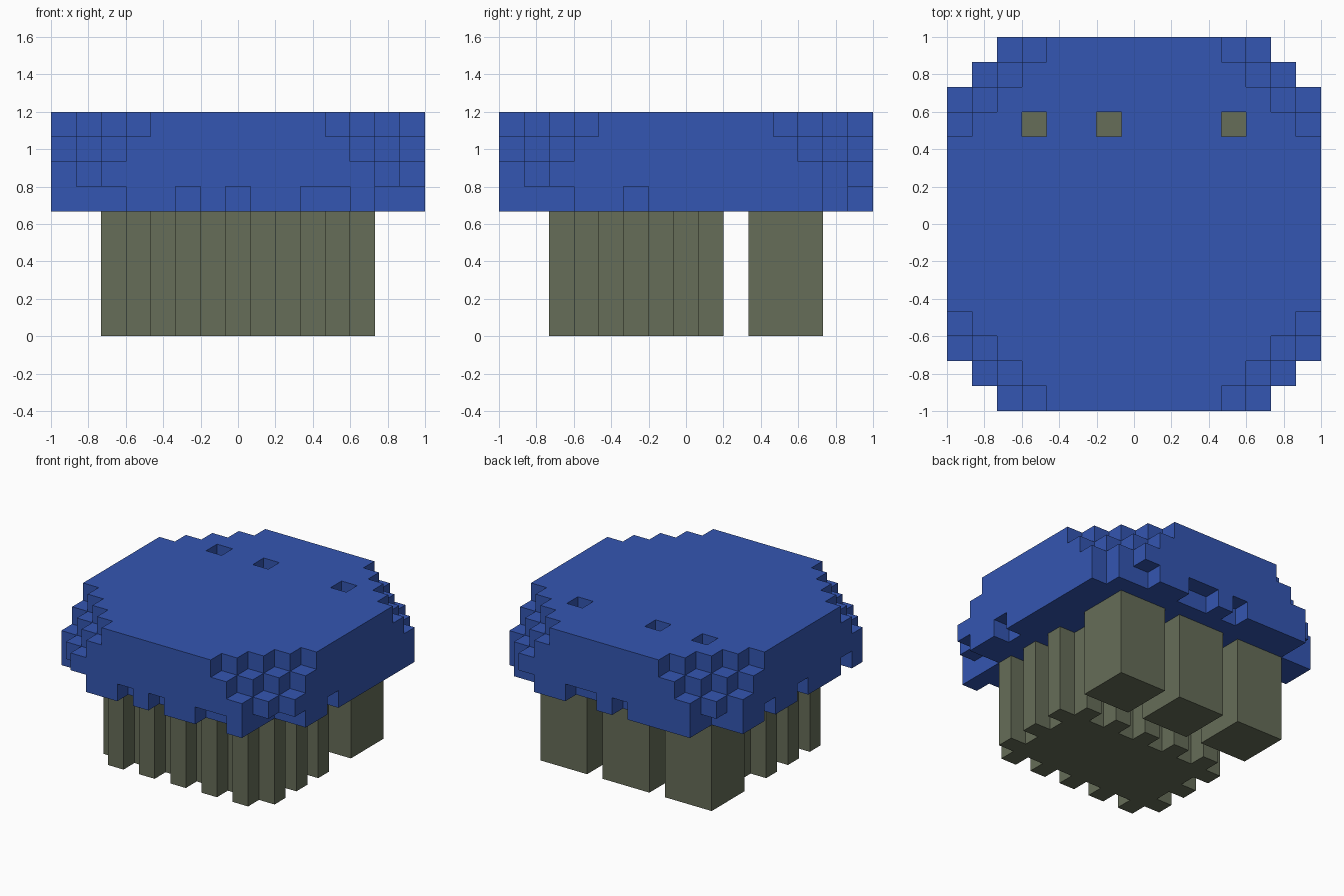
import bpy
import bmesh
from mathutils import Vector

if "Cube" in bpy.data.objects:
    bpy.data.objects.remove(bpy.data.objects["Cube"], do_unlink=True)

N = 15            # blocks along each side
U = 2 / N         # block size
STEM_H, TOP = 5, 9


def material(name, rgb):
    mat = bpy.data.materials.new(name)
    mat.use_nodes = True
    mat.diffuse_color = (*rgb, 1)
    mat.node_tree.nodes["Principled BSDF"].inputs["Base Color"].default_value = (*rgb, 1)
    return mat


blue = material("canopy blue", (0.034, 0.093, 0.445))
olive = material("stem olive", (0.133, 0.153, 0.098))


def block_object(name, cells, mat):
    """Skin a set of blocks, keeping only the outer faces."""
    bm = bmesh.new()
    verts = {}

    def vert(p):
        key = tuple(round(c) for c in p)
        if key not in verts:
            x, y, z = key
            verts[key] = bm.verts.new((x * U - 1, y * U - 1, z * U))
        return verts[key]

    for cell in cells:
        centre = Vector(cell) + Vector((0.5, 0.5, 0.5))
        for axis in range(3):
            for sign in (-1, 1):
                n = Vector((0, 0, 0))
                n[axis] = sign
                if tuple(int(c) for c in Vector(cell) + n) in cells:
                    continue
                a = Vector((0, 0, 0))
                a[(axis + 1) % 3] = 0.5
                b = n.cross(a)
                mid = centre + n * 0.5
                bm.faces.new([vert(mid + a + b), vert(mid - a + b),
                              vert(mid - a - b), vert(mid + a - b)])
    bm.normal_update()
    mesh = bpy.data.meshes.new(name)
    bm.to_mesh(mesh)
    bm.free()
    mesh.materials.append(mat)
    obj = bpy.data.objects.new(name, mesh)
    bpy.context.collection.objects.link(obj)
    return obj


def layer(cut):
    """Square layer with stepped corners."""
    return {(x, y) for x in range(N) for y in range(N)
            if min(x, N - 1 - x) + min(y, N - 1 - y) >= cut}


# Canopy: corners step in toward the top, the lowest layer has a ragged rim
canopy = set()
for z, cut in zip(range(STEM_H, TOP), (2, 2, 3, 4)):
    canopy |= {(x, y, z) for x, y in layer(cut)}
last = N - 1
rim_gaps = [(x, 0) for x in (5, 7, 10, 11)]
rim_gaps += [(x, last) for x in (6, 8, 9)]
rim_gaps += [(0, y) for y in (3, 7, 10)] + [(last, 5)]
rim_gaps += [(1, 1), (2, 0), (2, 1)]
rim_gaps += [(13, 1), (13, 2), (14, 2), (12, last), (1, 13)]
canopy -= {(x, y, STEM_H) for x, y in rim_gaps}
# Three shafts through the canopy above the legs
canopy -= {(x, 11, z) for x in (3, 6, 11) for z in range(STEM_H, TOP)}
block_object("canopy", canopy, blue)

# Front stem: solid core with ribs on every other block
ribs = {(x, y) for x in range(3, 12, 2) for y in (2, 8)}
ribs |= {(x, y) for x in (2, 12) for y in (3, 5, 7)}
core = {(x, y) for x in range(3, 12) for y in range(3, 8)}
block_object("ribbed_stem", {(x, y, z) for x, y in core | ribs
                             for z in range(STEM_H)}, olive)

# Three square legs in a row at the back
for name, x0 in (("right", 2), ("middle", 6), ("left", 10)):
    block_object(f"back_leg_{name}",
                 {(x, y, z) for x in range(x0, x0 + 3)
                  for y in range(10, 13) for z in range(STEM_H)}, olive)
